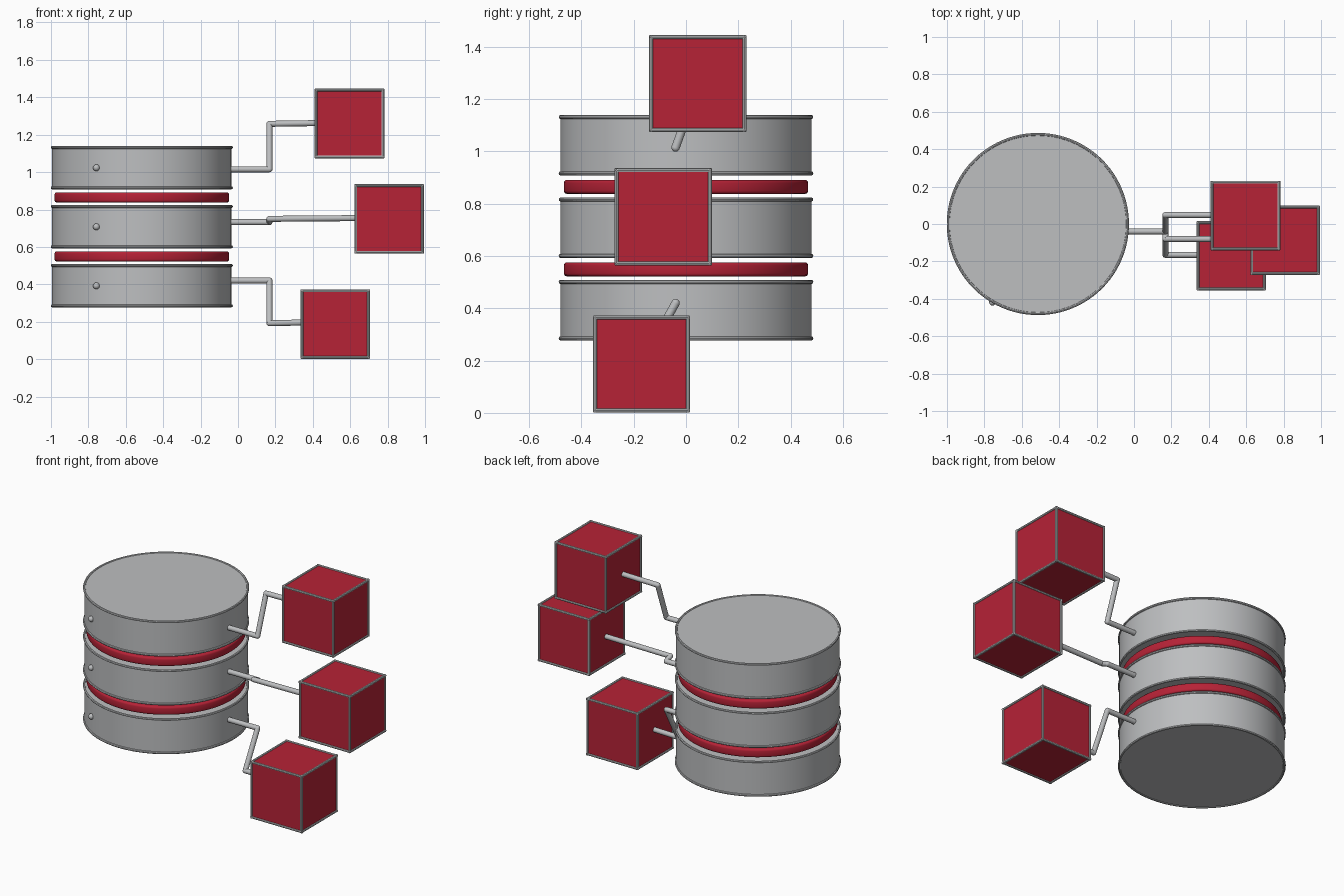
import bpy
import math
from mathutils import Vector

if "Cube" in bpy.data.objects:
    bpy.data.objects.remove(bpy.data.objects["Cube"])


def material(name, rgb):
    m = bpy.data.materials.new(name)
    m.diffuse_color = (*rgb, 1)
    m.use_nodes = True
    m.node_tree.nodes["Principled BSDF"].inputs["Base Color"].default_value = m.diffuse_color
    return m


GREY = material("steel_grey", (0.51, 0.52, 0.53))
RED = material("deep_red", (0.47, 0.016, 0.037))
DRUM = Vector((-0.514, 0, 0))
DRUM_R = 0.48


def finish(name, mat, smooth=True):
    ob = bpy.context.object
    ob.name = name
    ob.data.materials.append(mat)
    if smooth:
        bpy.ops.object.shade_smooth_by_angle(angle=math.radians(40))
    return ob


def disc(name, z0, z1, r, mat, bevel=0):
    bpy.ops.mesh.primitive_cylinder_add(
        vertices=96, radius=r, depth=z1 - z0,
        location=DRUM + Vector((0, 0, (z0 + z1) / 2)))
    ob = bpy.context.object
    if bevel:
        mod = ob.modifiers.new("rounded_rim", 'BEVEL')
        mod.width = bevel
        mod.segments = 3
        mod.limit_method = 'ANGLE'
        bpy.ops.object.modifier_apply(modifier=mod.name)
    return finish(name, mat)


def rod(name, a, b, r, sides):
    a, b = Vector(a), Vector(b)
    d = b - a
    bpy.ops.mesh.primitive_cylinder_add(
        vertices=sides, radius=r, depth=d.length, location=(a + b) / 2,
        rotation=d.to_track_quat('Z', 'Y').to_euler())
    return finish(name, GREY, sides > 8)


def ball(name, loc, r):
    bpy.ops.mesh.primitive_uv_sphere_add(
        segments=16, ring_count=10, radius=r, location=loc)
    return finish(name, GREY)


# Three stacked grey drums with raised rims and a front rivet
for i in range(3):
    z = 0.277 + 0.3155 * i
    disc(f"drum_{i}", z + 0.005, z + 0.227, DRUM_R, GREY)
    for label, rz in (("lower", z + 0.008), ("upper", z + 0.224)):
        bpy.ops.mesh.primitive_torus_add(
            major_radius=DRUM_R - 0.001, minor_radius=0.008,
            major_segments=96, minor_segments=8,
            location=DRUM + Vector((0, 0, rz)))
        finish(f"{label}_rim_{i}", GREY)
    ball(f"rivet_{i}", (-0.757, -0.418, z + 0.115), 0.018)

# Red spacer discs floating between the drums
for i in range(2):
    z = 0.522 + 0.3155 * i
    disc(f"spacer_{i}", z, z + 0.054, 0.467, RED, 0.012)


# Red cubes with grey edge bars
def framed_cube(name, centre):
    c = Vector(centre)
    bpy.ops.mesh.primitive_cube_add(size=0.36, location=c)
    finish(name, RED, False)
    h, e = 0.178, 0.184
    for axis in range(3):
        for s in (-1, 1):
            for t in (-1, 1):
                p = Vector((0, 0, 0))
                p[(axis + 1) % 3] = s * h
                p[(axis + 2) % 3] = t * h
                d = Vector((0, 0, 0))
                d[axis] = e
                rod(f"{name}_edge_bar", c + p - d, c + p + d, 0.008, 8)


# Bent arms: drum -> elbow -> second elbow -> cube
ELBOW_X = 0.168
arms = (
    ("bottom", 0.42, (-0.165, 0.192), (0.52, -0.17, 0.187)),
    ("middle", 0.732, (-0.08, 0.75), (0.808, -0.087, 0.75)),
    ("top", 1.015, (0.048, 1.258), (0.596, 0.045, 1.26)),
)
for label, z, (ey, ez), cube in arms:
    first = (ELBOW_X, -0.04, z)
    second = (ELBOW_X, ey, ez)
    rod(f"{label}_arm_root", (-0.08, -0.04, z), first, 0.016, 16)
    rod(f"{label}_arm_link", first, second, 0.016, 16)
    rod(f"{label}_arm_tip", second, (cube[0] - 0.17, ey, ez + 0.004), 0.016, 16)
    ball(f"{label}_elbow", first, 0.016)
    ball(f"{label}_elbow", second, 0.016)
    framed_cube(f"{label}_cube", cube)
